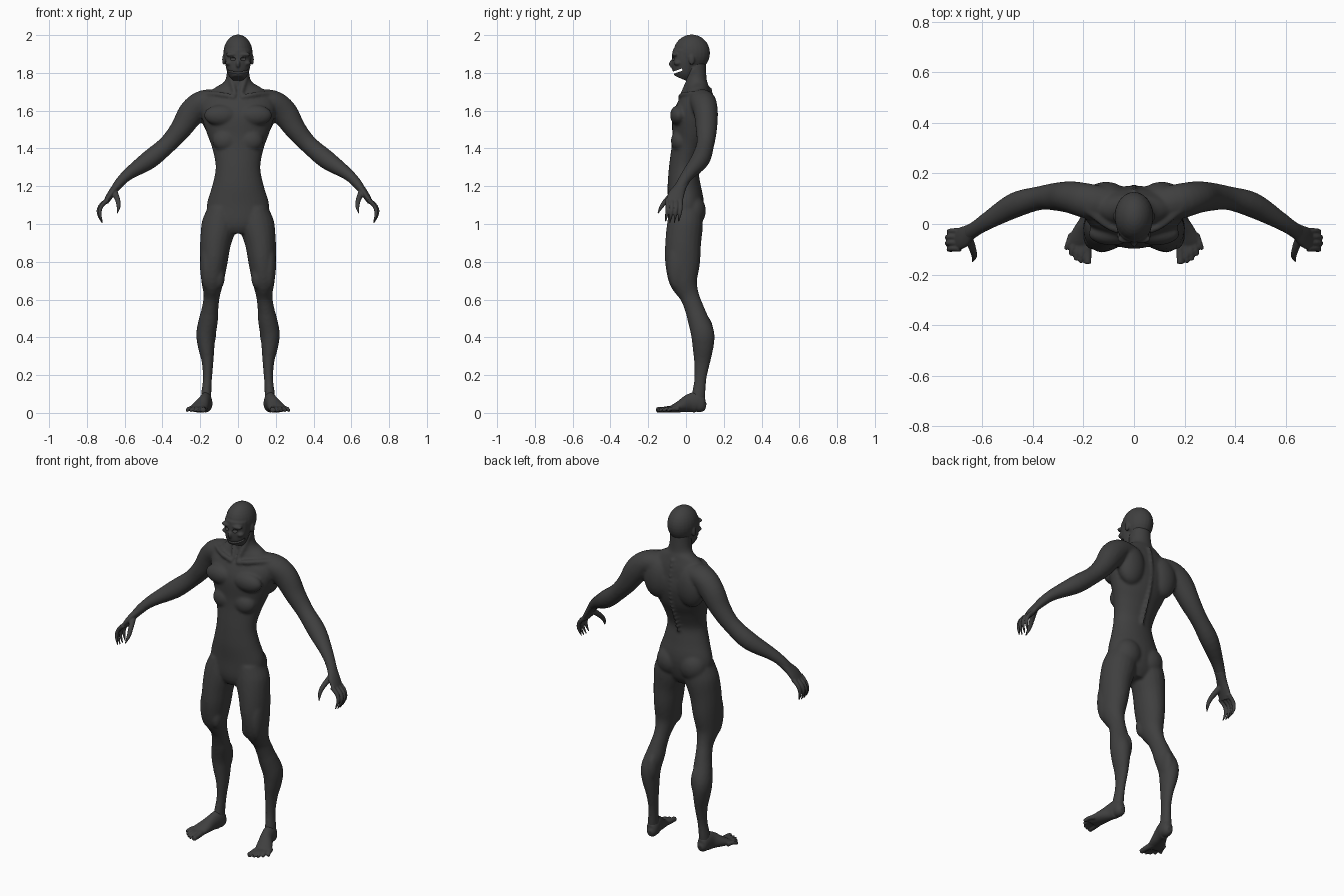
import bpy, bmesh, math
from mathutils import Vector, Matrix

default_cube = bpy.data.objects.get("Cube")
if default_cube:
    bpy.data.objects.remove(default_cube, do_unlink=True)

skin = bpy.data.materials.new("charcoal skin")
skin.use_nodes = True
skin_colour = (0.05, 0.05, 0.05, 1)
skin.diffuse_color = skin_colour
skin_shader = skin.node_tree.nodes["Principled BSDF"]
skin_shader.inputs["Base Color"].default_value = skin_colour
skin_shader.inputs["Roughness"].default_value = 0.7

SIDES = {"left": 1, "right": -1}
X_AXIS, Y_AXIS = Vector((1, 0, 0)), Vector((0, 1, 0))


def smooth_path(points, steps=4):
    """Catmull-Rom interpolation through rows of x, y, z, radius, radius."""
    rows = [Vector(p) for p in points]
    result = []
    for i in range(len(rows) - 1):
        before, start = rows[max(i - 1, 0)], rows[i]
        end, after = rows[i + 1], rows[min(i + 2, len(rows) - 1)]
        for k in range(steps):
            t = k / steps
            tangent_a, tangent_b = (end - before) / 2, (after - start) / 2
            result.append(start * (2*t**3 - 3*t**2 + 1) + tangent_a * (t**3 - 2*t**2 + t)
                          + end * (3*t**2 - 2*t**3) + tangent_b * (t**3 - t**2))
    return result + [rows[-1]]


def tube(bm, points, side=1, across=X_AXIS, segments=20):
    """Closed organic tube with elliptical sections; side mirrors it in x."""
    rows = smooth_path(points)
    centres = [Vector(r[:3]) for r in rows]
    rings = []
    for i, row in enumerate(rows):
        tangent = (centres[min(i + 1, len(rows) - 1)] - centres[max(i - 1, 0)]).normalized()
        u = (across - tangent * across.dot(tangent)).normalized()
        v = tangent.cross(u)
        ring = []
        for k in range(segments):
            angle = math.tau * k / segments
            p = centres[i] + u * row[3] * math.cos(angle) + v * row[4] * math.sin(angle)
            ring.append(bm.verts.new((p.x * side, p.y, max(p.z, 0))))
        rings.append(ring)
    for low, high in zip(rings, rings[1:]):
        for k in range(segments):
            n = (k + 1) % segments
            bm.faces.new((low[k], low[n], high[n], high[k]))
    bm.faces.new(rings[0][::-1])
    bm.faces.new(rings[-1])


def taper(bm, points, radii, side=1, across=Y_AXIS):
    """Round tube for fingers and toes."""
    tube(bm, [(*p, r, r) for p, r in zip(points, radii)], side, across, segments=12)


def blob(bm, centre, radii, side=1):
    """Ellipsoid muscle mass."""
    place = Matrix.Translation((centre[0] * side, centre[1], centre[2]))
    bmesh.ops.create_uvsphere(bm, u_segments=24, v_segments=16, radius=1,
                              matrix=place @ Matrix.Diagonal((*radii, 1)))


def make_object(name, bm):
    bmesh.ops.recalc_face_normals(bm, faces=bm.faces[:])
    mesh = bpy.data.meshes.new(name)
    bm.to_mesh(mesh)
    bm.free()
    mesh.materials.append(skin)
    obj = bpy.data.objects.new(name, mesh)
    bpy.context.collection.objects.link(obj)
    return obj


def fuse(name, bm, voxel, relax):
    """Blend overlapping masses into one smooth skin."""
    obj = make_object(name, bm)
    remesh = obj.modifiers.new("fuse", "REMESH")
    remesh.mode = "VOXEL"
    remesh.voxel_size = voxel
    remesh.use_smooth_shade = True
    soften = obj.modifiers.new("soften", "SMOOTH")
    soften.factor = 0.5
    soften.iterations = relax
    return obj


# Torso and neck
body = bmesh.new()
tube(body, [(0, -.01, .95, .07, .06), (0, -.01, 1, .15, .085), (0, 0, 1.1, .165, .095),
            (0, -.01, 1.2, .137, .088), (0, -.012, 1.3, .118, .078), (0, .01, 1.4, .136, .088),
            (0, .03, 1.48, .165, .105), (0, .04, 1.56, .19, .112), (0, .05, 1.62, .2, .1),
            (0, .06, 1.67, .18, .08), (0, .06, 1.72, .125, .062), (0, .055, 1.76, .068, .055),
            (0, .055, 1.86, .055, .05)], segments=32)

# Backbone ridge
for i in range(17):
    z = 1.28 + i * .027
    blob(body, (0, .07 + .075 * math.sin(math.pi * i / 22), z), (.011, .014, .012))

for side in SIDES.values():
    # Chest, ribs, shoulder blades, shoulders and buttocks
    blob(body, (.09, -.038, 1.575), (.09, .046, .055), side)
    blob(body, (.065, -.03, 1.44), (.07, .05, .06), side)
    blob(body, (.11, .105, 1.58), (.085, .062, .12), side)
    blob(body, (.222, .1, 1.612), (.062, .065, .07), side)
    blob(body, (.075, .035, 1.07), (.08, .07, .085), side)
    # Neck cords and collar bones
    taper(body, [(.05, .04, 1.82), (.035, .015, 1.76), (.014, -.02, 1.685)],
          [.014, .014, .012], side, X_AXIS)
    taper(body, [(.015, -.03, 1.67), (.09, -.015, 1.685), (.19, .06, 1.69)],
          [.013, .014, .014], side)
    # Arm
    tube(body, [(.08, .07, 1.65, .07, .06), (.18, .09, 1.645, .07, .065),
                (.245, .105, 1.59, .064, .07), (.305, .108, 1.5, .056, .057),
                (.375, .102, 1.42, .047, .048), (.47, .075, 1.34, .05, .05),
                (.575, .015, 1.268, .036, .033), (.63, -.02, 1.217, .03, .025),
                (.66, -.04, 1.175, .032, .02)], side, Y_AXIS)
    # Leg
    tube(body, [(.09, 0, 1.08, .07, .085), (.1, -.005, 1, .092, .095), (.119, -.015, .9, .082, .095),
                (.128, -.018, .8, .073, .093), (.135, -.014, .7, .06, .076),
                (.139, .018, .62, .043, .052), (.148, .045, .55, .044, .051),
                (.155, .062, .5, .05, .055), (.169, .088, .42, .052, .062),
                (.168, .09, .35, .044, .056), (.161, .085, .27, .031, .043),
                (.162, .076, .18, .024, .032), (.168, .067, .1, .027, .036),
                (.17, .06, .04, .03, .038)], side)
    # Kneecap, thigh and calf muscles
    blob(body, (.138, -.01, .635), (.03, .03, .04), side)
    blob(body, (.1, -.05, .72), (.03, .04, .065), side)
    blob(body, (.165, -.045, .78), (.036, .055, .13), side)
    blob(body, (.145, .1, .43), (.03, .045, .085), side)
fuse("body", body, .008, 5)

# Hands with clawed fingers
for label, side in SIDES.items():
    hand = bmesh.new()
    tube(hand, [(.61, -.008, 1.235, .03, .026), (.645, -.03, 1.195, .032, .022),
                (.675, -.052, 1.155, .043, .019), (.7, -.062, 1.115, .042, .014)], side, Y_AXIS)
    for i in range(4):
        y = -.028 - i * .023
        reach = .012 * math.sin(math.pi * (i + .5) / 4)
        taper(hand, [(.688, y, 1.13), (.718 + reach, y, 1.095), (.727 + reach, y - .004, 1.055),
                     (.718, y - .012, 1.015 - reach)], [.013, .011, .0095, .003], side)
    taper(hand, [(.655, -.055, 1.17), (.638, -.1, 1.13), (.632, -.128, 1.095), (.64, -.15, 1.055)],
          [.018, .014, .011, .003], side)
    fuse(label + "_hand", hand, .004, 2)

# Feet with spread toes
for label, side in SIDES.items():
    foot = bmesh.new()
    tube(foot, [(.166, .105, .032, .016, .018), (.167, .085, .038, .03, .038),
                (.17, .055, .055, .034, .055), (.18, .015, .05, .034, .048),
                (.198, -.03, .034, .043, .032), (.214, -.07, .022, .046, .02),
                (.217, -.09, .016, .036, .013)], side)
    taper(foot, [(.19, -.06, .022), (.184, -.11, .018), (.183, -.158, .016)],
          [.02, .016, .014], side, X_AXIS)
    for i in range(4):
        spread = i / 3
        tip = Vector((.21 + .06 * spread, -.153 + .053 * spread ** 1.5, .012))
        root = Vector((.205 + .04 * spread, -.07 + .03 * spread, .022))
        knuckle = root.lerp(tip, .6) + Vector((0, 0, .006))
        taper(foot, [root, knuckle, tip], [.014, .011, .009], side, X_AXIS)
    fuse(label + "_foot", foot, .005, 2)

# Head: skull, face, jaw, nose, brow, cheekbones and ears
skull = bmesh.new()
blob(skull, (0, .03, 1.905), (.077, .097, .098))
tube(skull, [(0, 0, 1.92, .07, .07), (0, -.003, 1.87, .07, .072), (0, -.008, 1.83, .064, .068),
             (0, -.016, 1.795, .054, .058), (0, -.026, 1.77, .034, .04)])
blob(skull, (0, -.075, 1.847), (.011, .016, .02))
blob(skull, (0, .05, 1.82), (.058, .05, .06))
for side in SIDES.values():
    blob(skull, (.032, -.058, 1.897), (.034, .018, .012), side)
    blob(skull, (.048, -.043, 1.852), (.02, .022, .014), side)
    blob(skull, (.075, .03, 1.87), (.009, .016, .028), side)
head = fuse("head", skull, .005, 3)

# Open mouth slit and eye sockets
cuts = bmesh.new()
tilt = Matrix.Translation((0, -.055, 1.805)) @ Matrix.Rotation(math.radians(20), 4, "X")
bmesh.ops.create_cube(cuts, size=1, matrix=tilt @ Matrix.Diagonal((.2, .075, .012, 1)))
for side in SIDES.values():
    blob(cuts, (.031, -.076, 1.874), (.019, .018, .011), side)
cutter = make_object("face_cutter", cuts)
cutter.hide_render = True
carve = head.modifiers.new("carve", "BOOLEAN")
carve.operation = "DIFFERENCE"
carve.object = cutter

# Keep the carved head and drop its helper
bpy.context.view_layer.update()
evaluated = head.evaluated_get(bpy.context.evaluated_depsgraph_get())
carved = bpy.data.meshes.new_from_object(evaluated)
head.modifiers.clear()
head.data = carved
bpy.data.objects.remove(cutter, do_unlink=True)
bpy.ops.object.select_all(action="DESELECT")
head.select_set(True)
bpy.context.view_layer.objects.active = head
bpy.ops.object.shade_smooth_by_angle(angle=math.radians(40))
